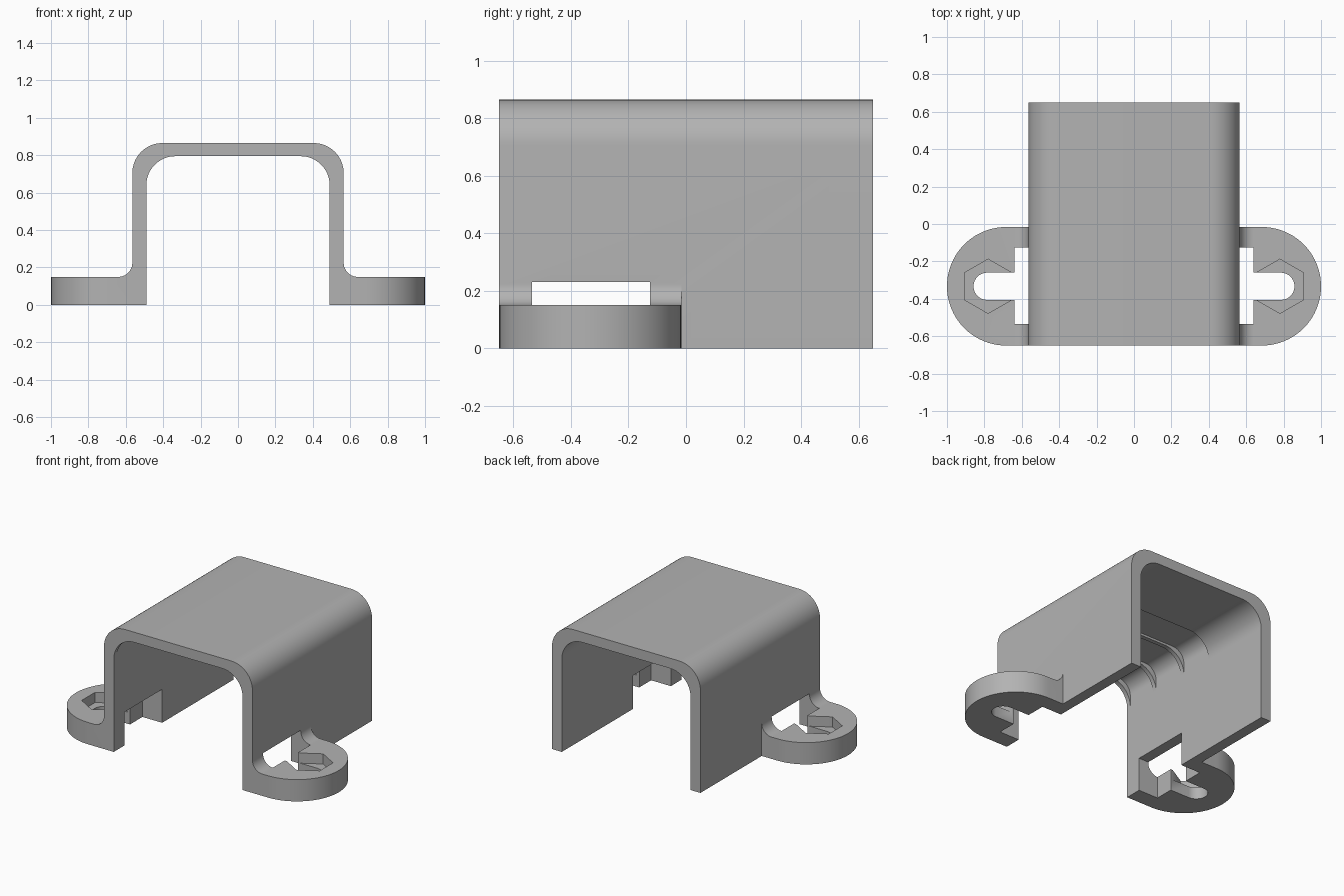
import bpy
import bmesh
from math import sin, cos, pi, radians

cube = bpy.data.objects.get("Cube")
if cube:
    bpy.data.objects.remove(cube, do_unlink=True)

grey = bpy.data.materials.new("plain grey")
grey.use_nodes = True
tone = (0.45, 0.45, 0.45, 1)
grey.diffuse_color = tone
grey.node_tree.nodes["Principled BSDF"].inputs["Base Color"].default_value = tone


def arc(cx, cy, r, start, end, steps=16):
    """Points along an arc, angles in degrees."""
    angles = [radians(start + (end - start) * i / steps) for i in range(steps + 1)]
    return [(cx + r * cos(a), cy + r * sin(a)) for a in angles]


def prism(name, profile, low, high, axis, side=1):
    """Extrude a profile along y (profile in xz) or z (profile in xy)."""
    bm = bmesh.new()

    def place(p, d):
        return (side * p[0], d, p[1]) if axis == "y" else (side * p[0], p[1], d)

    face = bm.faces.new([bm.verts.new(place(p, low)) for p in profile])
    moved = bmesh.ops.extrude_face_region(bm, geom=[face])["geom"]
    shift = (0, high - low, 0) if axis == "y" else (0, 0, high - low)
    bmesh.ops.translate(bm, vec=shift,
                        verts=[v for v in moved if isinstance(v, bmesh.types.BMVert)])
    bmesh.ops.recalc_face_normals(bm, faces=bm.faces)
    mesh = bpy.data.meshes.new(name)
    bm.to_mesh(mesh)
    bm.free()
    mesh.materials.append(grey)
    obj = bpy.data.objects.new(name, mesh)
    bpy.context.collection.objects.link(obj)
    return obj


def combine(target, tool, operation):
    """Apply a boolean and remove the tool."""
    mod = target.modifiers.new("combine", "BOOLEAN")
    mod.operation, mod.object, mod.solver = operation, tool, "EXACT"
    bpy.context.view_layer.objects.active = target
    bpy.ops.object.modifier_apply(modifier=mod.name)
    bpy.data.objects.remove(tool, do_unlink=True)


def rect(x0, x1, y0, y1):
    return [(x0, y0), (x1, y0), (x1, y1), (x0, y1)]


def arch(half, top, r, base=0.0):
    """Arch outline from the right foot over to the left foot."""
    return ([(half, base)] + arc(half - r, top - r, r, 0, 90)
            + arc(r - half, top - r, r, 90, 180) + [(-half, base)])


# Arched shell
outline = arch(0.565, 0.865, 0.16) + arch(0.49, 0.795, 0.155)[::-1]
bracket = prism("cover_bracket", outline, -0.65, 0.65, "y")

# Shallow recesses that leave thin ribs across the inner roof
for y0, y1 in ((-0.10, 0.14), (-0.37, -0.13), (-0.62, -0.40)):
    combine(bracket, prism("recess", arch(0.49, 0.81, 0.09, 0.6), y0, y1, "y"), "DIFFERENCE")

# Mounting ears on both sides
EAR_Y = -0.333
for side in (1, -1):
    r = 0.317
    ear = [(0.53, EAR_Y - r)] + arc(1 - r, EAR_Y, r, -90, 90, 40) + [(0.53, EAR_Y + r)]
    combine(bracket, prism("ear", ear, 0, 0.15, "z", side), "UNION")

    fillet = [(0.53, 0.1), (0.64, 0.1)] + arc(0.64, 0.225, 0.075, 270, 180) + [(0.53, 0.225)]
    combine(bracket, prism("fillet", fillet, EAR_Y - r, EAR_Y + r, "y", side), "UNION")

    # Window through the wall, screw slot and hexagonal nut pocket
    window = rect(0.45, 0.64, -0.535, -0.125)
    combine(bracket, prism("window", window, -0.1, 0.23, "z", side), "DIFFERENCE")
    slot = [(0.6, EAR_Y - 0.073)] + arc(0.785, EAR_Y, 0.073, -90, 90) + [(0.6, EAR_Y + 0.073)]
    combine(bracket, prism("slot", slot, -0.1, 0.2, "z", side), "DIFFERENCE")
    pocket = arc(0.78, EAR_Y, 0.145, 30, 330, 5)
    combine(bracket, prism("pocket", pocket, 0.08, 0.2, "z", side), "DIFFERENCE")

bpy.ops.object.select_all(action="DESELECT")
bracket.select_set(True)
bpy.context.view_layer.objects.active = bracket
bpy.ops.object.shade_smooth_by_angle(angle=radians(30))
